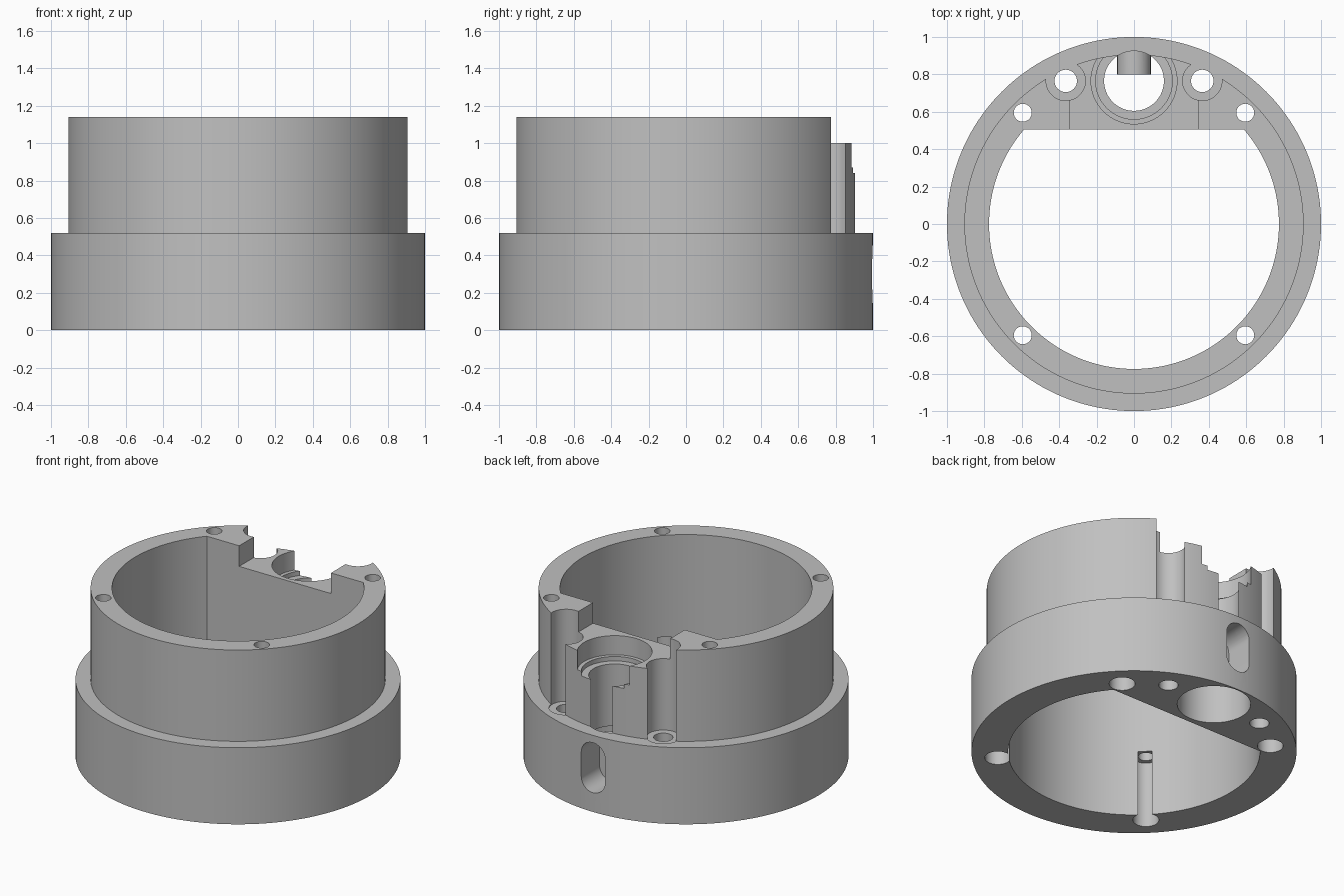
import bpy
import bmesh
from math import sin, cos, pi, atan2, sqrt

if "Cube" in bpy.data.objects:
    bpy.data.objects.remove(bpy.data.objects["Cube"], do_unlink=True)

grey = bpy.data.materials.new("plain grey")
grey.use_nodes = True
colour = (0.53, 0.53, 0.53, 1)
grey.diffuse_color = colour
grey.node_tree.nodes["Principled BSDF"].inputs["Base Color"].default_value = colour


def arc(radius, centre=(0, 0), start=0.0, sweep=2 * pi, steps=64):
    """Points along an arc; a full turn leaves out the repeated end point."""
    count = steps if sweep >= 2 * pi else steps + 1
    return [(centre[0] + radius * cos(start + sweep * i / steps),
             centre[1] + radius * sin(start + sweep * i / steps)) for i in range(count)]


def prism(name, outline, low, high, along_y=False):
    """Extrude an outline along z, or an x-z outline along y."""
    bm = bmesh.new()
    place = (lambda a, b: (a, low, b)) if along_y else (lambda a, b: (a, b, low))
    face = bm.faces.new([bm.verts.new(place(a, b)) for a, b in outline])
    moved = bmesh.ops.extrude_face_region(bm, geom=[face])["geom"]
    shift = (0, high - low, 0) if along_y else (0, 0, high - low)
    bmesh.ops.translate(bm, vec=shift, verts=[v for v in moved if isinstance(v, bmesh.types.BMVert)])
    bmesh.ops.recalc_face_normals(bm, faces=bm.faces)
    mesh = bpy.data.meshes.new(name)
    bm.to_mesh(mesh)
    bm.free()
    obj = bpy.data.objects.new(name, mesh)
    bpy.context.collection.objects.link(obj)
    return obj


def cut(outline, low, high, along_y=False):
    """Subtract a prism from the housing."""
    cutter = prism("cutter", outline, low, high, along_y)
    cutter.hide_render = True
    mod = housing.modifiers.new("cut", "BOOLEAN")
    mod.operation = "DIFFERENCE"
    mod.solver = "EXACT"
    mod.object = cutter
    bpy.context.view_layer.objects.active = housing
    bpy.ops.object.modifier_apply(modifier=mod.name)
    bpy.data.objects.remove(cutter, do_unlink=True)


# Stepped round body: wide base flange and narrower collar, turned from a profile
FLANGE, TOP, BELOW, ABOVE = 0.52, 1.14, -0.1, 1.3
SIDES = 160
bm = bmesh.new()
rings = [[bm.verts.new((x, y, z)) for x, y in arc(r, steps=SIDES)]
         for r, z in [(1, 0), (1, FLANGE), (0.907, FLANGE), (0.907, TOP)]]
for lower, upper in zip(rings, rings[1:]):
    for i in range(SIDES):
        j = (i + 1) % SIDES
        bm.faces.new((lower[i], lower[j], upper[j], upper[i]))
bm.faces.new(rings[0][::-1])
bm.faces.new(rings[-1])
mesh = bpy.data.meshes.new("housing")
bm.to_mesh(mesh)
bm.free()
housing = bpy.data.objects.new("housing", mesh)
bpy.context.collection.objects.link(housing)
mesh.materials.append(grey)

# Main bore with a flat wall at the back
BORE, FLAT = 0.775, 0.505
corner = atan2(FLAT, sqrt(BORE ** 2 - FLAT ** 2))
cut(arc(BORE, start=pi - corner, sweep=pi + 2 * corner, steps=128), BELOW, ABOVE)

# Recess in the rim above the flat wall
cut([(-0.345, 0.4), (0.345, 0.4), (0.345, 1.1), (-0.345, 1.1)], 1.0, ABOVE)

# Central socket: stepped seat above, wide cavity below
SOCKET = (0, 0.765)
for radius, low, high in [(0.16, BELOW, ABOVE), (0.205, 0.84, ABOVE),
                          (0.23, 0.87, ABOVE), (0.226, BELOW, 0.42)]:
    cut(arc(radius, SOCKET), low, high)

# Screw holes beside the socket, with deep head pockets
for side in (-1, 1):
    place = (side * 0.365, 0.765)
    cut(arc(0.06, place, steps=48), BELOW, ABOVE)
    cut(arc(0.105, place, steps=48), 0.515, ABOVE)

# Four long corner holes, wider from below
for sx in (-1, 1):
    for sy in (-1, 1):
        place = (sx * 0.595, sy * 0.595)
        cut(arc(0.048, place, steps=40), BELOW, ABOVE)
        cut(arc(0.08, place, steps=40), BELOW, 0.45)

# Upright rounded slot through the back of the flange
slot = arc(0.09, (0, 0.38), 0, pi, 24) + arc(0.09, (0, 0.22), pi, pi, 24)
cut(slot, 0.8, 1.1, along_y=True)

# Smooth round walls, sharp edges
bpy.ops.object.select_all(action="DESELECT")
housing.select_set(True)
bpy.context.view_layer.objects.active = housing
bpy.ops.object.shade_smooth_by_angle(angle=pi / 6)
